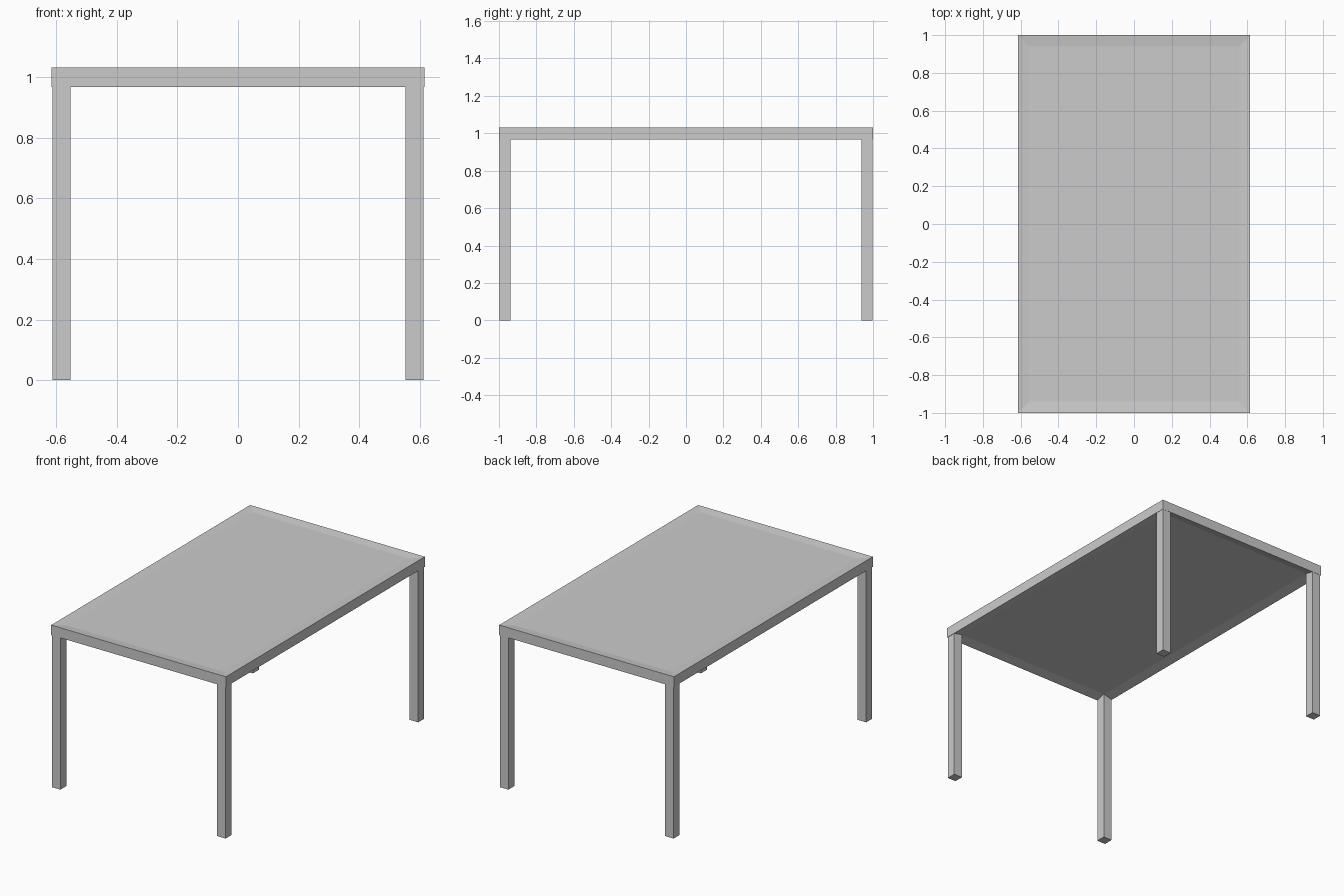
import bpy
import bmesh
from mathutils import Matrix, Vector

cube = bpy.data.objects.get("Cube")
if cube:
    bpy.data.objects.remove(cube, do_unlink=True)

HALF_X, HALF_Y = 0.615, 1.0
UNDERSIDE, TOP = 0.967, 1.031
LEG = 0.06
RIM = 0.06

# Single grey material
grey = bpy.data.materials.new("light_grey")
colour = (0.6, 0.6, 0.6, 1.0)
grey.use_nodes = True
grey.diffuse_color = colour
grey.node_tree.nodes["Principled BSDF"].inputs["Base Color"].default_value = colour


def box(bm, low, high):
    low, high = Vector(low), Vector(high)
    matrix = Matrix.Translation((low + high) / 2) @ Matrix.Diagonal((*(high - low), 1))
    bmesh.ops.create_cube(bm, size=1, matrix=matrix)


def finish(bm, name):
    mesh = bpy.data.meshes.new(name)
    bm.normal_update()
    bm.to_mesh(mesh)
    bm.free()
    mesh.materials.append(grey)
    obj = bpy.data.objects.new(name, mesh)
    bpy.context.collection.objects.link(obj)
    return obj


# Table top: slab with a shallow sloped rim above and a deeper one below
bm = bmesh.new()
box(bm, (-HALF_X, -HALF_Y, UNDERSIDE), (HALF_X, HALF_Y, TOP))
bm.normal_update()
for up, dip in ((1, 0.007), (-1, 0.015)):
    face = next(f for f in bm.faces if f.normal.z * up > 0.99)
    bmesh.ops.inset_region(bm, faces=[face], thickness=RIM, use_even_offset=True)
    for v in face.verts:
        v.co.z -= up * dip
    bm.normal_update()
finish(bm, "table_top")

# Square legs, running up into the slab
OUT_X, OUT_Y = HALF_X - 0.003, HALF_Y - 0.002
for side, sx in (("left", 1), ("right", -1)):
    for end, sy in (("front", -1), ("back", 1)):
        x, y = sx * (OUT_X - LEG / 2), sy * (OUT_Y - LEG / 2)
        bm = bmesh.new()
        box(bm, (x - LEG / 2, y - LEG / 2, 0), (x + LEG / 2, y + LEG / 2, 1.0))
        finish(bm, f"{end}_{side}_leg")
